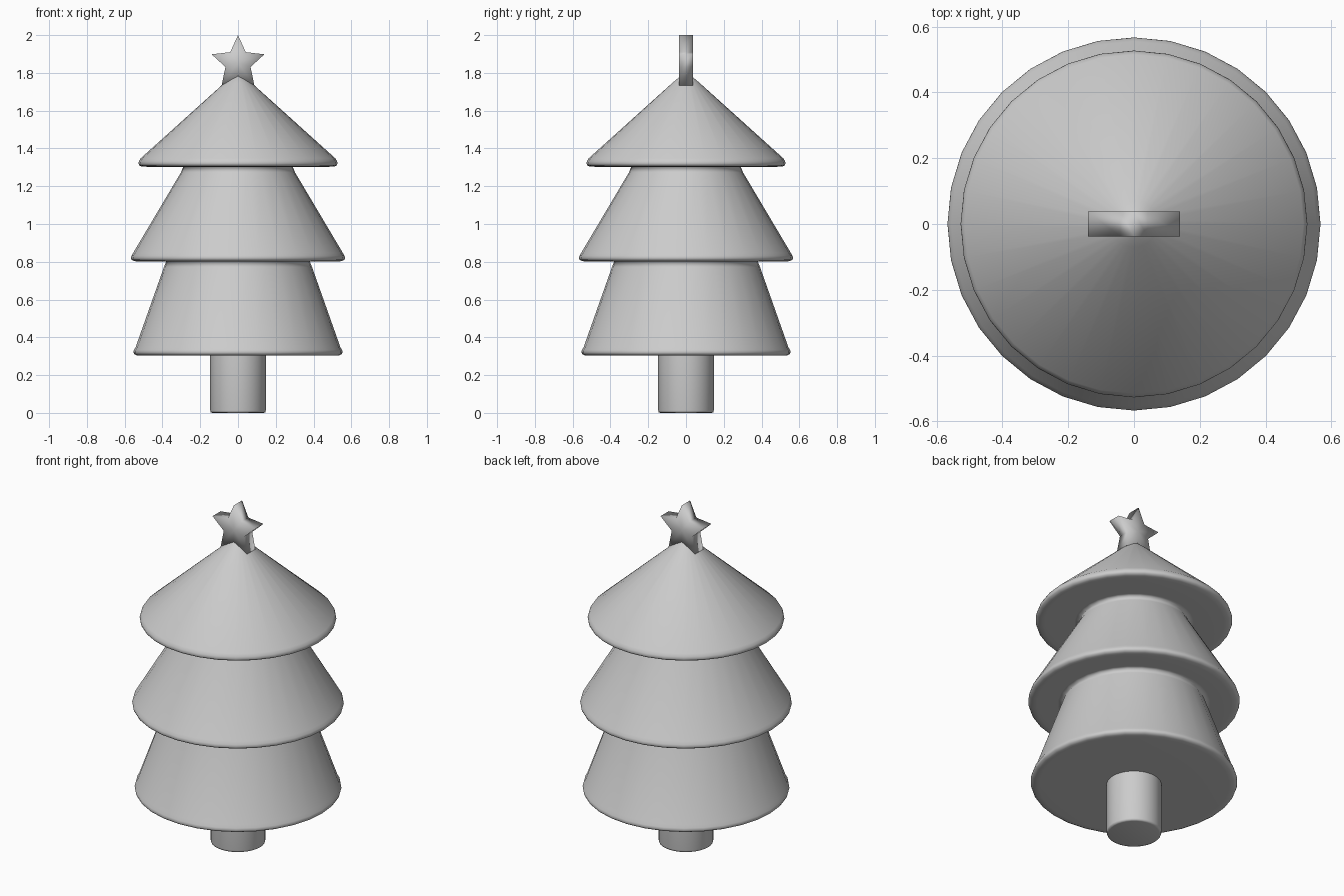
import bpy, bmesh
from math import sin, cos, pi

if "Cube" in bpy.data.objects:
    bpy.data.objects.remove(bpy.data.objects["Cube"])

SIDES = 32


def make_object(name, bm):
    bmesh.ops.recalc_face_normals(bm, faces=bm.faces[:])
    for f in bm.faces:
        f.smooth = True
    me = bpy.data.meshes.new(name)
    bm.to_mesh(me)
    bm.free()
    ob = bpy.data.objects.new(name, me)
    bpy.context.collection.objects.link(ob)
    return ob


def lathe(name, profile):
    """Spin (radius, z) points around z; radius 0 becomes a pole."""
    bm = bmesh.new()
    rings = []
    for r, z in profile:
        if r == 0:
            rings.append([bm.verts.new((0, 0, z))] * SIDES)
        else:
            rings.append([bm.verts.new((r * cos(2 * pi * i / SIDES),
                                        r * sin(2 * pi * i / SIDES), z))
                          for i in range(SIDES)])
    for a, b in zip(rings, rings[1:]):
        for i in range(SIDES):
            j = (i + 1) % SIDES
            quad = list(dict.fromkeys((a[i], a[j], b[j], b[i])))
            bm.faces.new(quad)
    return make_object(name, bm)


def skirt(inner, lip, z, top_r, top_z):
    """Flat underside, rounded lip and sloping side of one tier."""
    return [(inner, z), (inner + 0.03, z), (lip - 0.045, z), (lip - 0.018, z + 0.001),
            (lip - 0.004, z + 0.008), (lip, z + 0.018), (lip - 0.003, z + 0.03),
            (lip - 0.012, z + 0.045),
            (top_r + 0.012, top_z - 0.03), (top_r, top_z)]


# Trunk, running straight into the foliage
lathe("trunk", [(0, 0), (0.135, 0), (0.145, 0.003), (0.147, 0.012),
                (0.147, 0.28), (0.147, 0.303)])

# Three tiers of foliage as one continuous surface, with a rounded tip
foliage = (skirt(0.147, 0.554, 0.303, 0.38, 0.802)
           + skirt(0.38, 0.567, 0.802, 0.29, 1.303)[1:]
           + skirt(0.29, 0.527, 1.303, 0.07, 1.749)[1:-2]
           + [(0.07, 1.749), (0.04, 1.774), (0.02, 1.786), (0, 1.79)])
lathe("foliage", foliage)

# Five-pointed star on the tip
bm = bmesh.new()
R, r, half, cz = 0.147, 0.07, 0.038, 1.853
sheets = []
for y in (-half, half):
    rim = []
    for i in range(10):
        d = r if i % 2 else R
        a = pi / 2 + i * pi / 5
        rim.append(bm.verts.new((d * cos(a), y, cz + d * sin(a))))
    centre = bm.verts.new((0, y, cz))
    for i in range(10):
        bm.faces.new((centre, rim[i], rim[(i + 1) % 10]))
    sheets.append(rim)
for i in range(10):
    j = (i + 1) % 10
    bm.faces.new((sheets[0][i], sheets[0][j], sheets[1][j], sheets[1][i]))
make_object("star", bm)
